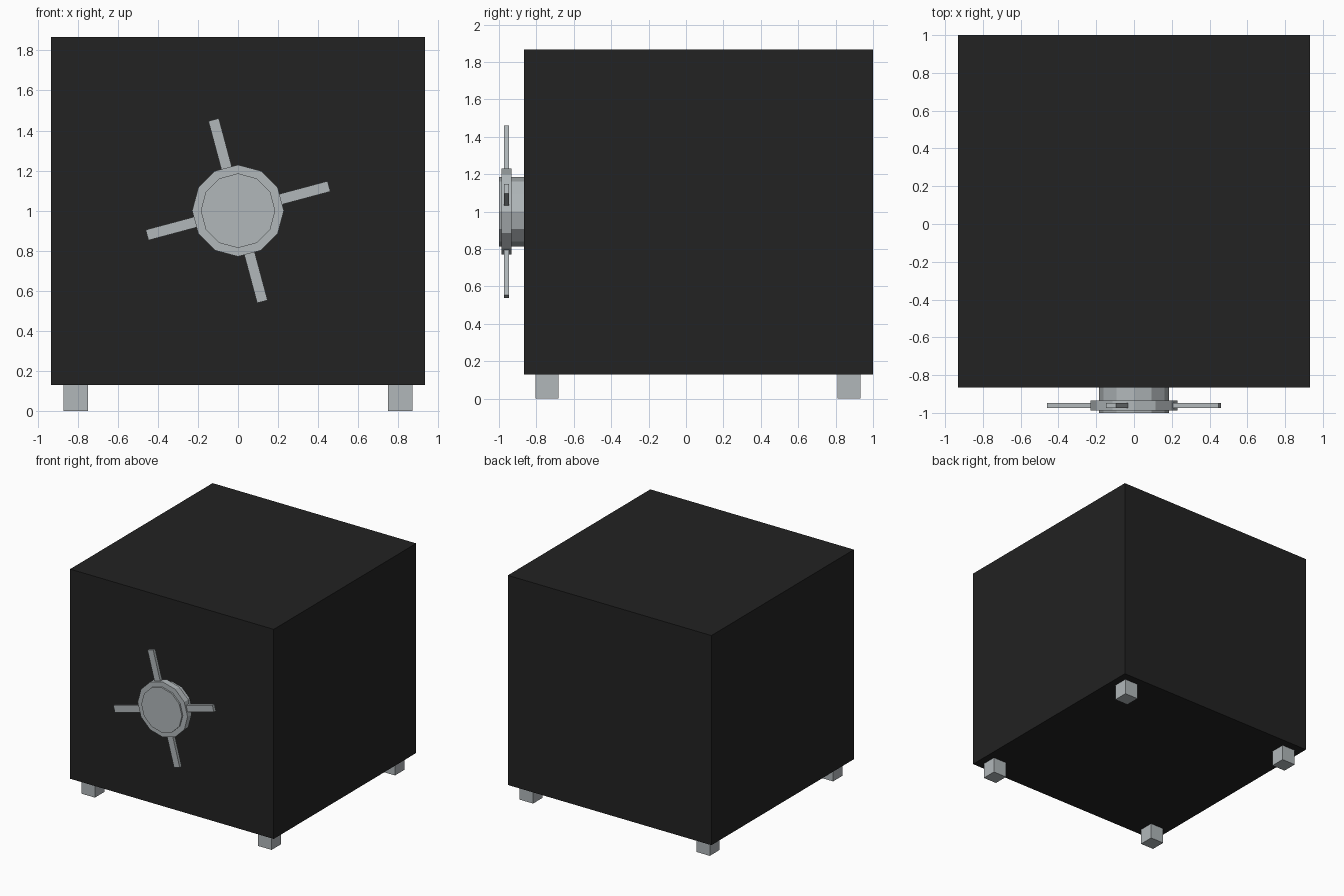
import bpy, math
from mathutils import Matrix

if "Cube" in bpy.data.objects:
    bpy.data.objects.remove(bpy.data.objects["Cube"])


def material(name, rgb):
    m = bpy.data.materials.new(name)
    m.diffuse_color = (*rgb, 1)
    m.use_nodes = True
    m.node_tree.nodes["Principled BSDF"].inputs["Base Color"].default_value = m.diffuse_color
    return m


BLACK = material("black", (0.016, 0.016, 0.016))
GREY = material("light grey", (0.44, 0.475, 0.49))


def finish(name, mat):
    ob = bpy.context.object
    ob.name = name
    ob.data.materials.append(mat)
    return ob


def box(name, lo, hi, mat):
    size = [b - a for a, b in zip(lo, hi)]
    mid = [(a + b) / 2 for a, b in zip(lo, hi)]
    bpy.ops.mesh.primitive_cube_add(size=1)
    ob = finish(name, mat)
    ob.data.transform(Matrix.Translation(mid) @ Matrix.Diagonal((*size, 1)))
    return ob


def disc(name, radius, y0, y1, mat):
    # twelve-sided drum along y, corners on the x and z axes
    bpy.ops.mesh.primitive_cylinder_add(vertices=12, radius=radius, depth=y1 - y0)
    ob = finish(name, mat)
    ob.data.transform(Matrix.Translation((0, (y0 + y1) / 2, 1))
                      @ Matrix.Rotation(math.pi / 2, 4, 'X'))
    return ob


# Safe body
box("safe_body", (-0.933, -0.865, 0.13), (0.933, 1.0, 1.867), BLACK)

# Four feet
for side, x in (("left", -0.81), ("right", 0.81)):
    for end, y in (("front", -0.743), ("back", 0.872)):
        box(f"{end}_{side}_foot", (x - 0.062, y - 0.062, 0),
            (x + 0.062, y + 0.062, 0.13), GREY)

# Handle hub and its rim
disc("handle_hub", 0.186, -1.0, -0.865, GREY)
disc("handle_rim", 0.229, -0.987, -0.934, GREY)

# Four spokes, turned 15 degrees
for i in range(4):
    spoke = box(f"handle_spoke_{i + 1}", (0.17, -0.974, -0.027),
                (0.47, -0.947, 0.027), GREY)
    spoke.data.transform(Matrix.Translation((0, 0, 1))
                         @ Matrix.Rotation(-math.radians(15 + 90 * i), 4, 'Y'))
